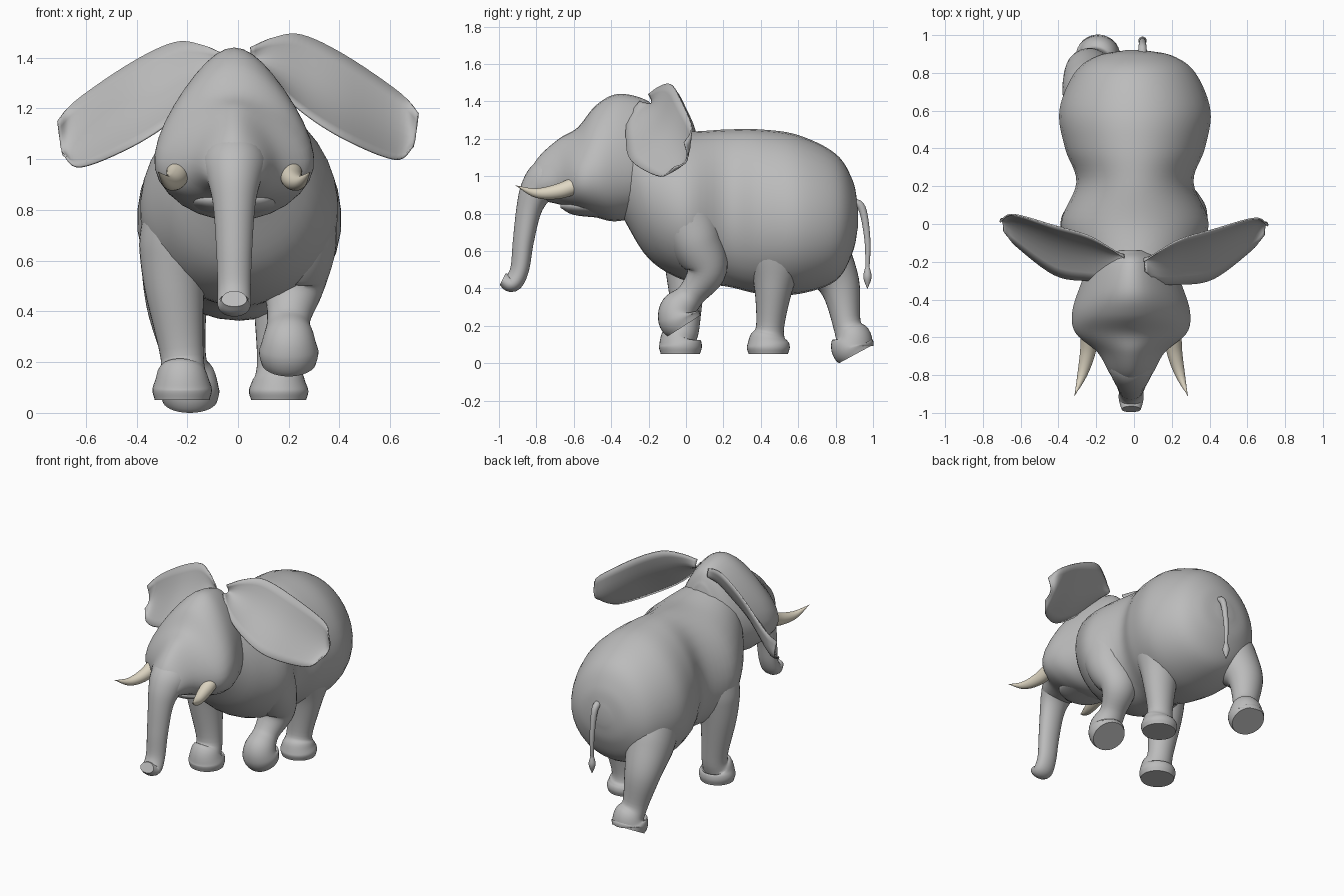
import bpy
import bmesh
import math
from mathutils import Vector

SEGMENTS = 32
HEAD_X = -0.015

if "Cube" in bpy.data.objects:
    bpy.data.objects.remove(bpy.data.objects["Cube"], do_unlink=True)


def make_material(name, colour):
    mat = bpy.data.materials.new(name)
    mat.use_nodes = True
    mat.diffuse_color = (*colour, 1)
    node = next(n for n in mat.node_tree.nodes if n.type == 'BSDF_PRINCIPLED')
    node.inputs["Base Color"].default_value = (*colour, 1)
    node.inputs["Roughness"].default_value = 0.7
    return mat


SKIN = make_material("grey skin", (0.5, 0.5, 0.5))
IVORY = make_material("ivory", (0.74, 0.68, 0.55))


def spline(points, steps=6):
    """Smooth curve through every point; works on tuples of any length."""
    pts = [Vector(p) for p in points]
    pts = [2 * pts[0] - pts[1]] + pts + [2 * pts[-1] - pts[-2]]
    out = []
    for a, b, c, d in zip(pts, pts[1:], pts[2:], pts[3:]):
        for i in range(steps):
            t = i / steps
            linear = (c - a) * t
            square = (2 * a - 5 * b + 4 * c - d) * t ** 2
            cubic = (3 * b - a - 3 * c + d) * t ** 3
            out.append(b + (linear + square + cubic) / 2)
    return out + [pts[-2]]


def finish(name, bm, material):
    """Turn the bmesh into a smooth shaded object."""
    bmesh.ops.recalc_face_normals(bm, faces=bm.faces)
    mesh = bpy.data.meshes.new(name)
    bm.to_mesh(mesh)
    bm.free()
    mesh.materials.append(material)
    obj = bpy.data.objects.new(name, mesh)
    bpy.context.collection.objects.link(obj)
    bpy.ops.object.select_all(action='DESELECT')
    obj.select_set(True)
    bpy.context.view_layer.objects.active = obj
    bpy.ops.object.shade_smooth_by_angle(angle=math.radians(55))
    return obj


def loft(name, rings, material=SKIN, axis=None, taper=0):
    """Skin over rings of (x, y, z, half width, half depth)."""
    samples = spline(rings)
    centres = [Vector(s[:3]) for s in samples]
    last = len(centres) - 1
    bm = bmesh.new()
    loops = []
    for i, (centre, sample) in enumerate(zip(centres, samples)):
        tangent = centres[min(i + 1, last)] - centres[max(i - 1, 0)]
        tangent = Vector(axis) if axis else tangent.normalized()
        side = Vector((1, 0, 0))
        side = (side - tangent * side.dot(tangent)).normalized()
        depth = tangent.cross(side)
        width_radius, depth_radius = (max(r, 0.001) for r in sample[3:])
        loop = []
        for j in range(SEGMENTS):
            angle = math.tau * j / SEGMENTS
            across = width_radius * math.cos(angle) * (1 - taper * math.sin(angle))
            along = depth_radius * math.sin(angle)
            loop.append(bm.verts.new(centre + side * across + depth * along))
        loops.append(loop)
    for low, high in zip(loops, loops[1:]):
        for j in range(SEGMENTS):
            k = (j + 1) % SEGMENTS
            bm.faces.new((low[j], low[k], high[k], high[j]))
    bm.faces.new(loops[0])
    bm.faces.new(loops[-1])
    return finish(name, bm, material)


def barrel(name, x, taper, sections):
    """Upright sections of (y, bottom, top, half width), back to front."""
    rings = [(x, y, (low + high) / 2, width, (high - low) / 2)
             for y, low, high, width in sections]
    return loft(name, rings, axis=(0, -1, 0), taper=taper)


def leg(name, thigh, toe, *joints):
    """Leg through hip, knee, ankle and sole; toe pushes the foot forward of its sole."""
    hip, knee, ankle, sole = (Vector(j) for j in joints)

    def foot(t):
        return Vector((sole.x, sole.y - toe, ankle.lerp(sole, t).z))

    stations = [
        (hip, 0.14, thigh),
        (hip.lerp(knee, 0.5), 0.15, thigh * 0.9),
        (knee, 0.12, 0.11),
        (ankle, 0.085, 0.075),
        (foot(0.45), 0.102, 0.1),
        (foot(0.75), 0.117, 0.115),
        (sole, 0.108, 0.105),
    ]
    return loft(name, [(*p, width, depth) for p, width, depth in stations])


# Body with rump, waist and shoulders
barrel("body", 0.005, 0.08, [
    (0.92, 0.73, 0.84, 0.05),
    (0.89, 0.59, 0.98, 0.2),
    (0.8, 0.44, 1.12, 0.32),
    (0.6, 0.37, 1.22, 0.4),
    (0.4, 0.37, 1.25, 0.37),
    (0.22, 0.41, 1.25, 0.31),
    (0, 0.44, 1.24, 0.39),
    (-0.2, 0.56, 1.27, 0.31),
    (-0.35, 0.8, 1.3, 0.18),
])

# Head, peaked at the crown, wide at the cheeks, narrowing into the trunk
barrel("head", HEAD_X, 0.33, [
    (-0.14, 1, 1.3, 0.1),
    (-0.2, 0.82, 1.4, 0.2),
    (-0.36, 0.76, 1.44, 0.27),
    (-0.48, 0.78, 1.38, 0.3),
    (-0.58, 0.82, 1.26, 0.28),
    (-0.68, 0.85, 1.2, 0.17),
    (-0.79, 0.87, 1.1, 0.11),
    (-0.86, 0.86, 0.98, 0.06),
])

# Trunk hanging from the face, curling forward at the tip
trunk_path = [
    (-0.65, 1, 0.12), (-0.74, 0.98, 0.115), (-0.8, 0.92, 0.09),
    (-0.84, 0.82, 0.068), (-0.87, 0.65, 0.056), (-0.89, 0.5, 0.05),
    (-0.93, 0.43, 0.05), (-0.98, 0.45, 0.035),
]
loft("trunk", [(HEAD_X, y, z, r + 0.015, r) for y, z, r in trunk_path], taper=0.1)

# Lower jaw
jaw_path = [(-0.45, 0.19), (-0.6, 0.14), (-0.67, 0.03)]
loft("lower_jaw", [(HEAD_X, y, 0.84, r, r / 3) for y, r in jaw_path])

# Legs: three on the ground, the left front one lifted
leg("right_front_leg", 0.15, 0,
    (-0.23, 0, 0.8), (-0.25, 0, 0.5), (-0.22, 0, 0.22), (-0.22, -0.03, 0.05))
leg("left_front_leg", 0.16, 0.025,
    (0.25, 0, 0.8), (0.22, 0.11, 0.5), (0.2, 0.03, 0.37), (0.2, -0.01, 0.2))
leg("left_back_leg", 0.2, 0,
    (0.21, 0.5, 0.8), (0.18, 0.47, 0.43), (0.16, 0.45, 0.2), (0.16, 0.44, 0.05))
leg("right_back_leg", 0.18, 0.02,
    (-0.22, 0.62, 0.75), (-0.24, 0.82, 0.42), (-0.21, 0.86, 0.21), (-0.19, 0.91, 0.05))

# Thinning tail with a small tuft
TAIL_X = 0.045
tail_path = [(0.88, 0.86), (0.94, 0.83), (0.97, 0.66), (0.97, 0.5)]
tail_radii = [0.026 - 0.005 * i for i in range(len(tail_path))]
loft("tail", [(TAIL_X, y, z, r, r) for (y, z), r in zip(tail_path, tail_radii)])
tuft_path = [(0.52, 0.01), (0.46, 0.022), (0.4, 0.002)]
loft("tail_tuft", [(TAIL_X, 0.97, z, r, r) for z, r in tuft_path])

# Ears: cupped sheets between a low front edge and a high back edge
LOW_EDGE = [(0.06, -0.25, 1.4), (0.13, -0.31, 1.31), (0.25, -0.32, 1.19),
            (0.42, -0.29, 1.08), (0.62, -0.14, 1), (0.69, -0.06, 1.05)]
HIGH_EDGE = [(0.05, -0.2, 1.44), (0.14, -0.14, 1.48), (0.25, -0.08, 1.49),
             (0.42, -0.03, 1.41), (0.64, 0.03, 1.26), (0.71, -0.01, 1.18)]
CUP = Vector((0, 0.04, -0.03))
STRIPS = 8


def ear(name, side, shift):
    bm = bmesh.new()
    rows = []
    for low, high in zip(spline(LOW_EDGE), spline(HIGH_EDGE)):
        row = []
        for i in range(STRIPS + 1):
            t = i / STRIPS
            point = low.lerp(high, t) + CUP * math.sin(math.pi * t)
            point.x *= side
            row.append(bm.verts.new(point + Vector(shift)))
        rows.append(row)
    for a, b in zip(rows, rows[1:]):
        for i in range(STRIPS):
            bm.faces.new((a[i], a[i + 1], b[i + 1], b[i]))
    sheet = finish(name, bm, SKIN)
    thickness = sheet.modifiers.new("thickness", 'SOLIDIFY')
    thickness.thickness = 0.008
    thickness.offset = 0


ear("left_ear", 1, (0, 0, 0))
ear("right_ear", -1, (0, 0.02, -0.03))

# Tusks sweeping forward and outward to a point
TUSK_PATH = [(0.22, -0.57, 0.96), (0.23, -0.68, 0.92), (0.26, -0.8, 0.91), (0.3, -0.91, 0.95)]
for name, side in (("left_tusk", 1), ("right_tusk", -1)):
    rings = []
    for i, (x, y, z) in enumerate(TUSK_PATH):
        radius = 0.046 * (1 - (i / 3) ** 2)
        rings.append((HEAD_X + side * x, y, z, radius, radius))
    loft(name, rings, IVORY)
